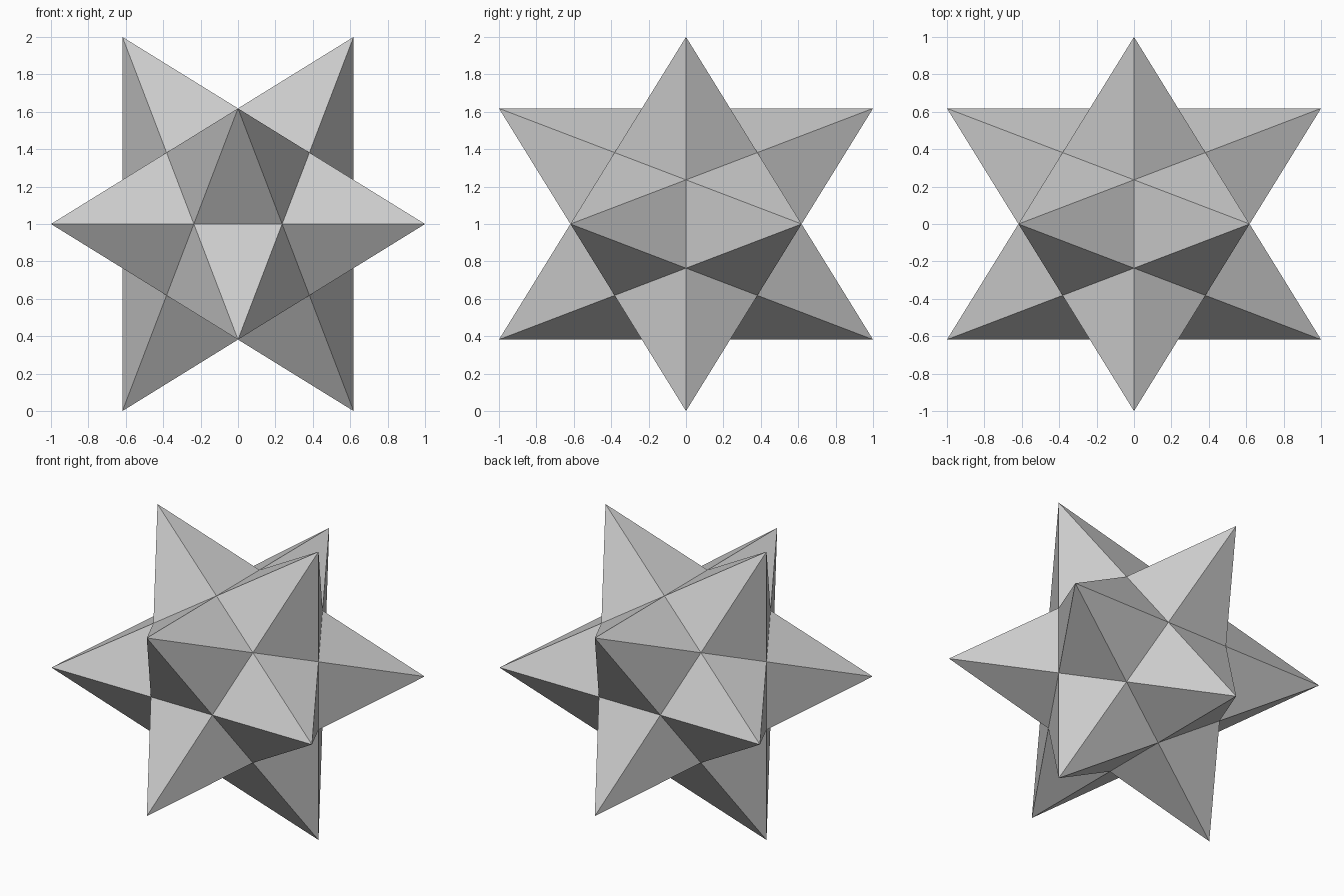
import bpy, bmesh
from math import sqrt, radians
from itertools import product
from mathutils import Vector

if "Cube" in bpy.data.objects:
    bpy.data.objects.remove(bpy.data.objects["Cube"])

PHI = (1 + sqrt(5)) / 2
A = 1 / PHI ** 2                      # half size of the cube inside the core
TIP = sqrt(1 + 1 / PHI ** 2)          # distance from centre to spike tips
CENTRE = Vector((0, 0, 1))

bm = bmesh.new()

# Core dodecahedron: cube corners plus three crossed rectangles
for s in product((-A, A), repeat=3):
    bm.verts.new(s)
for i in range(3):
    for s, t in product((-1, 1), repeat=2):
        co = [0, 0, 0]
        co[i] = s * A / PHI
        co[(i + 1) % 3] = t * A * PHI
        bm.verts.new(co)
bmesh.ops.convex_hull(bm, input=bm.verts[:])
bmesh.ops.dissolve_limit(bm, angle_limit=radians(5), verts=bm.verts[:], edges=bm.edges[:])

# Raise a five-sided spike on every face
spikes = bmesh.ops.poke(bm, faces=bm.faces[:])
for v in spikes["verts"]:
    v.co = v.co.normalized() * TIP

bmesh.ops.recalc_face_normals(bm, faces=bm.faces[:])
bmesh.ops.translate(bm, verts=bm.verts[:], vec=CENTRE)

mesh = bpy.data.meshes.new("spiked_star")
bm.to_mesh(mesh)
bm.free()
star = bpy.data.objects.new("spiked_star", mesh)
bpy.context.collection.objects.link(star)
